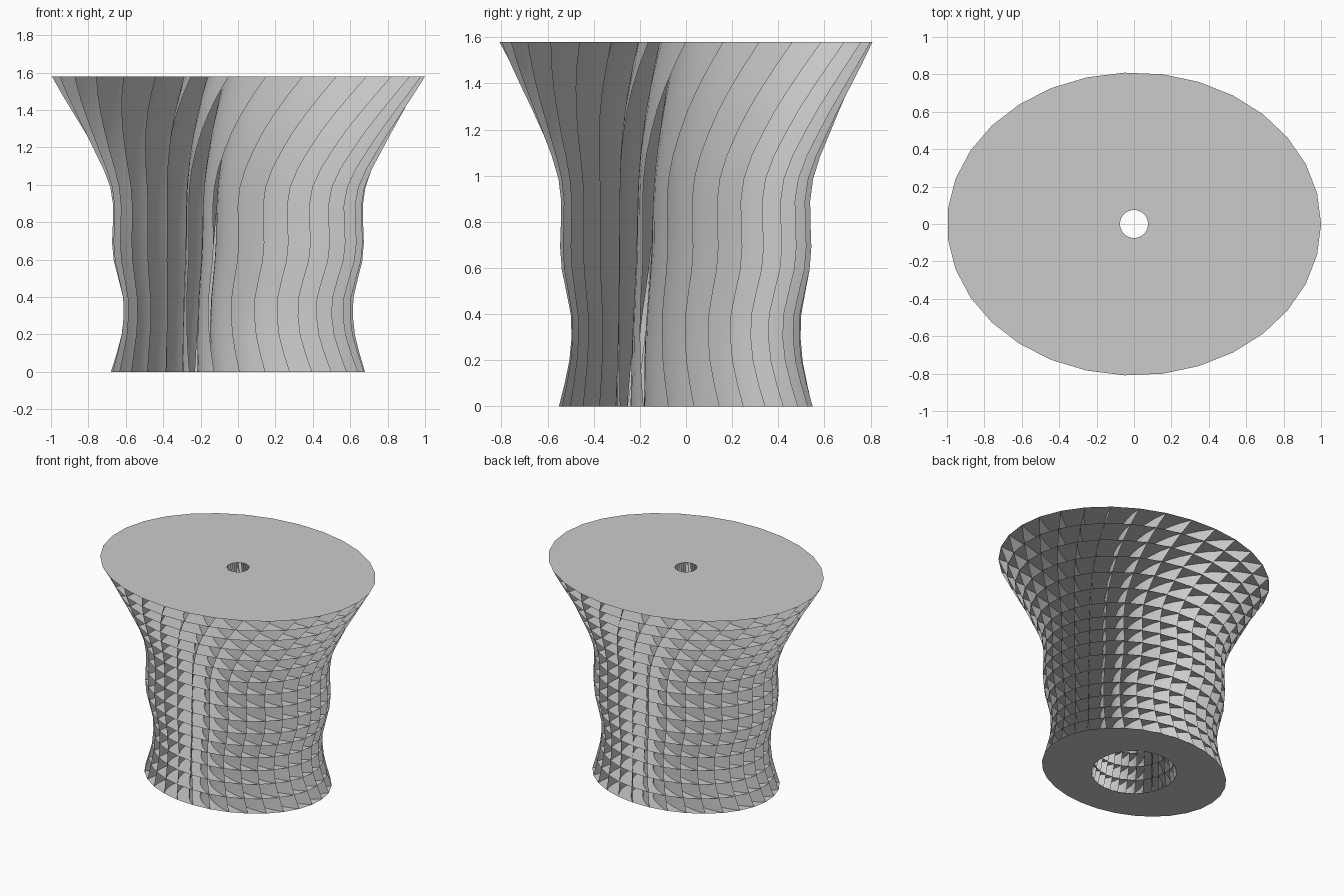
import bpy, bmesh
from math import cos, sin, pi, radians

if "Cube" in bpy.data.objects:
    bpy.data.objects.remove(bpy.data.objects["Cube"], do_unlink=True)

SIDES = 31
STEPS = 8                # spans along each curved vane
HEIGHT = 1.58
DEPTH_RATIO = 0.81
RIM_TURN = radians(61)   # turn of the rim per unit of its half-width
SWEEP = radians(30)      # turn of each vane between rim and hole
HOLE_BOTTOM, HOLE_TOP = 0.29, 0.075
# Outer half-width at evenly spaced levels, bottom to top
PROFILE = [0.68, 0.65, 0.625, 0.614, 0.617, 0.64, 0.665, 0.674, 0.67,
           0.668, 0.683, 0.72, 0.77, 0.822, 0.88, 0.94, 1.0]
LEVELS = len(PROFILE) - 1

grey = bpy.data.materials.new("plain_grey")
grey.use_nodes = True
colour = (0.6, 0.6, 0.6, 1)
grey.diffuse_color = colour
grey.node_tree.nodes["Principled BSDF"].inputs["Base Color"].default_value = colour


def ring(bm, level, s):
    """Ring of vertices at a level; s runs from 0 at the hole to 1 at the rim."""
    t = level / LEVELS
    rim = PROFILE[level]
    hole = HOLE_BOTTOM + (HOLE_TOP - HOLE_BOTTOM) * t
    rx = hole + (rim - hole) * s
    ry = hole + (rim * DEPTH_RATIO - hole) * s
    turn = RIM_TURN * (rim - 1) + SWEEP * (s - 1)
    angles = [2 * pi * k / SIDES + turn for k in range(SIDES)]
    return [bm.verts.new((rx * cos(a), ry * sin(a), HEIGHT * t)) for a in angles]


def finish(bm, name, smooth):
    mesh = bpy.data.meshes.new(name)
    bm.to_mesh(mesh)
    bm.free()
    mesh.materials.append(grey)
    for p in mesh.polygons:
        p.use_smooth = smooth
    obj = bpy.data.objects.new(name, mesh)
    bpy.context.collection.objects.link(obj)


def grid(bm):
    """Rings for every level and every step from hole to rim."""
    return [[ring(bm, i, j / STEPS) for j in range(STEPS + 1)]
            for i in range(LEVELS + 1)]


# Horizontal ring plates, one at every level
bm = bmesh.new()
for level, rings in enumerate(grid(bm)):
    for inner, outer in zip(rings, rings[1:]):
        for k in range(SIDES):
            n = (k + 1) % SIDES
            face = bm.faces.new((outer[k], outer[n], inner[n], inner[k]))
            if level == 0:
                face.normal_flip()
finish(bm, "ring_plates", False)

# Upright spiral vanes running from the rim to the central hole
bm = bmesh.new()
levels = grid(bm)
for low, high in zip(levels, levels[1:]):
    for j in range(STEPS):
        for k in range(SIDES):
            bm.faces.new((low[j + 1][k], low[j][k], high[j][k], high[j + 1][k]))
finish(bm, "spiral_vanes", True)
